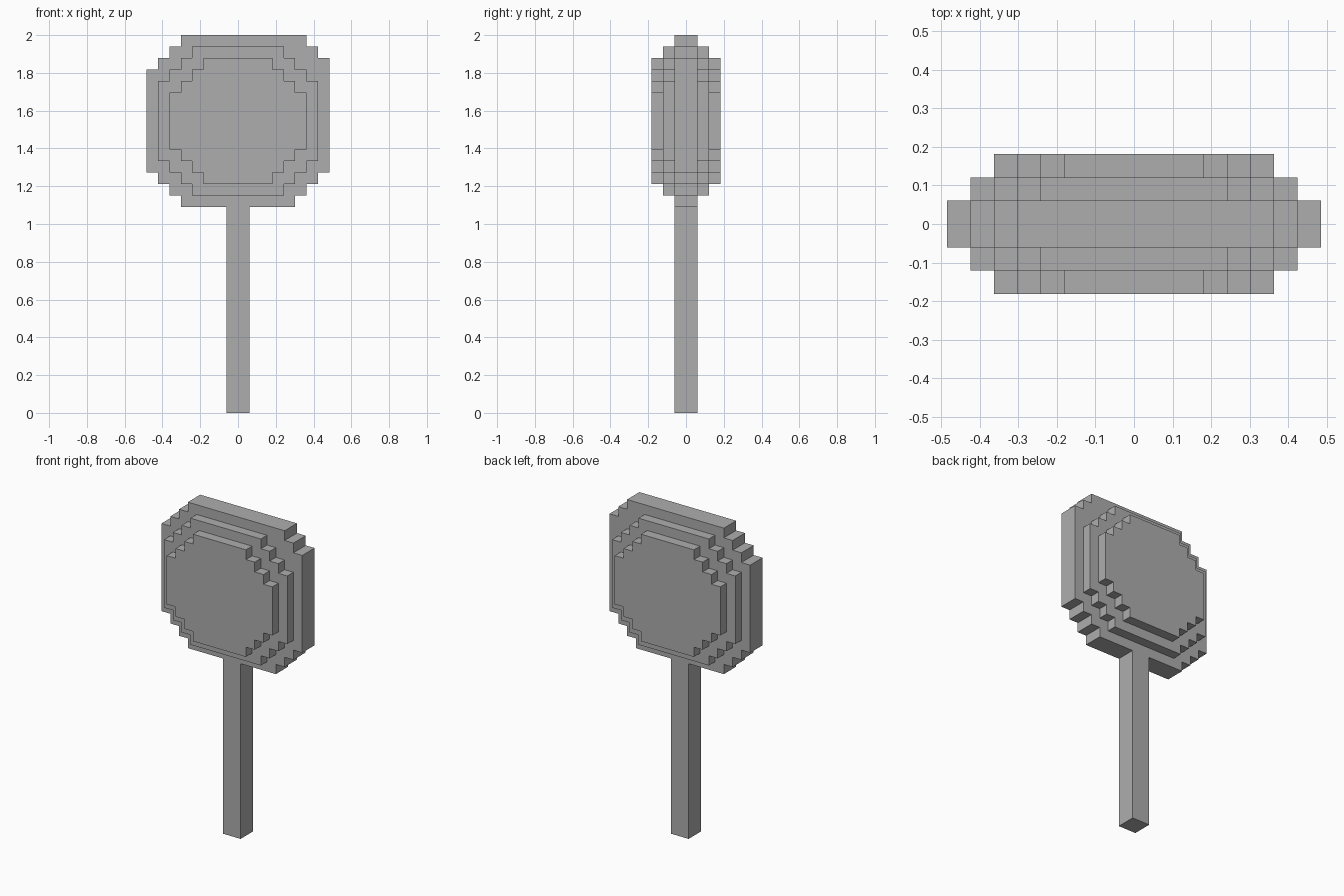
import bpy
import bmesh

U = 2 / 33            # edge of one block; the model is 33 blocks tall
STEM_TOP = 18         # block row where the head starts

cube = bpy.data.objects.get("Cube")
if cube:
    bpy.data.objects.remove(cube)

grey = bpy.data.materials.new("plain grey")
grey.use_nodes = True
colour = (0.42, 0.42, 0.42, 1)
grey.diffuse_color = colour
grey.node_tree.nodes["Principled BSDF"].inputs["Base Color"].default_value = colour


def finish(bm, name):
    mesh = bpy.data.meshes.new(name)
    bm.to_mesh(mesh)
    bm.free()
    mesh.materials.append(grey)
    obj = bpy.data.objects.new(name, mesh)
    bpy.context.collection.objects.link(obj)
    return obj


def slab_cells(inset, depth):
    """Blocks of one slab: a rectangle with three-step corners, at +depth and -depth."""
    half, low, high = 8 - inset, STEM_TOP + inset, 33 - inset
    cells = set()
    for z in range(low, high):
        cut = max(0, 3 - min(z - low, high - 1 - z))
        # the core has one fuller corner at its upper +x side
        fuller = 1 if inset == 0 and cut and z > 25 else 0
        for x in range(cut - half, half - cut + fuller):
            cells.add((x, depth, z))
            cells.add((x, -1 - depth, z))
    return cells


# Head: three stepped slabs on each side, joined as one outer shell
cells = set()
for layer in range(3):
    cells |= slab_cells(layer, layer)

bm = bmesh.new()
for cell in cells:
    for axis in range(3):
        for side in (0, 1):
            beside = list(cell)
            beside[axis] += 2 * side - 1
            if tuple(beside) in cells:
                continue
            b, c = (axis + 1) % 3, (axis + 2) % 3
            corners = []
            for db, dc in ((0, 0), (1, 0), (1, 1), (0, 1)):
                p = list(cell)
                p[axis] += side
                p[b] += db
                p[c] += dc
                corners.append(bm.verts.new([v * U for v in p]))
            bm.faces.new(corners if side else corners[::-1])
bmesh.ops.remove_doubles(bm, verts=bm.verts, dist=U / 100)
bmesh.ops.dissolve_limit(bm, angle_limit=0.01, verts=bm.verts, edges=bm.edges)
finish(bm, "head")

# Stem: a square post under the head
bm = bmesh.new()
bmesh.ops.create_cube(bm, size=1)
bmesh.ops.scale(bm, vec=(2 * U, 2 * U, STEM_TOP * U), verts=bm.verts)
bmesh.ops.translate(bm, vec=(0, 0, STEM_TOP * U / 2), verts=bm.verts)
finish(bm, "stem")
